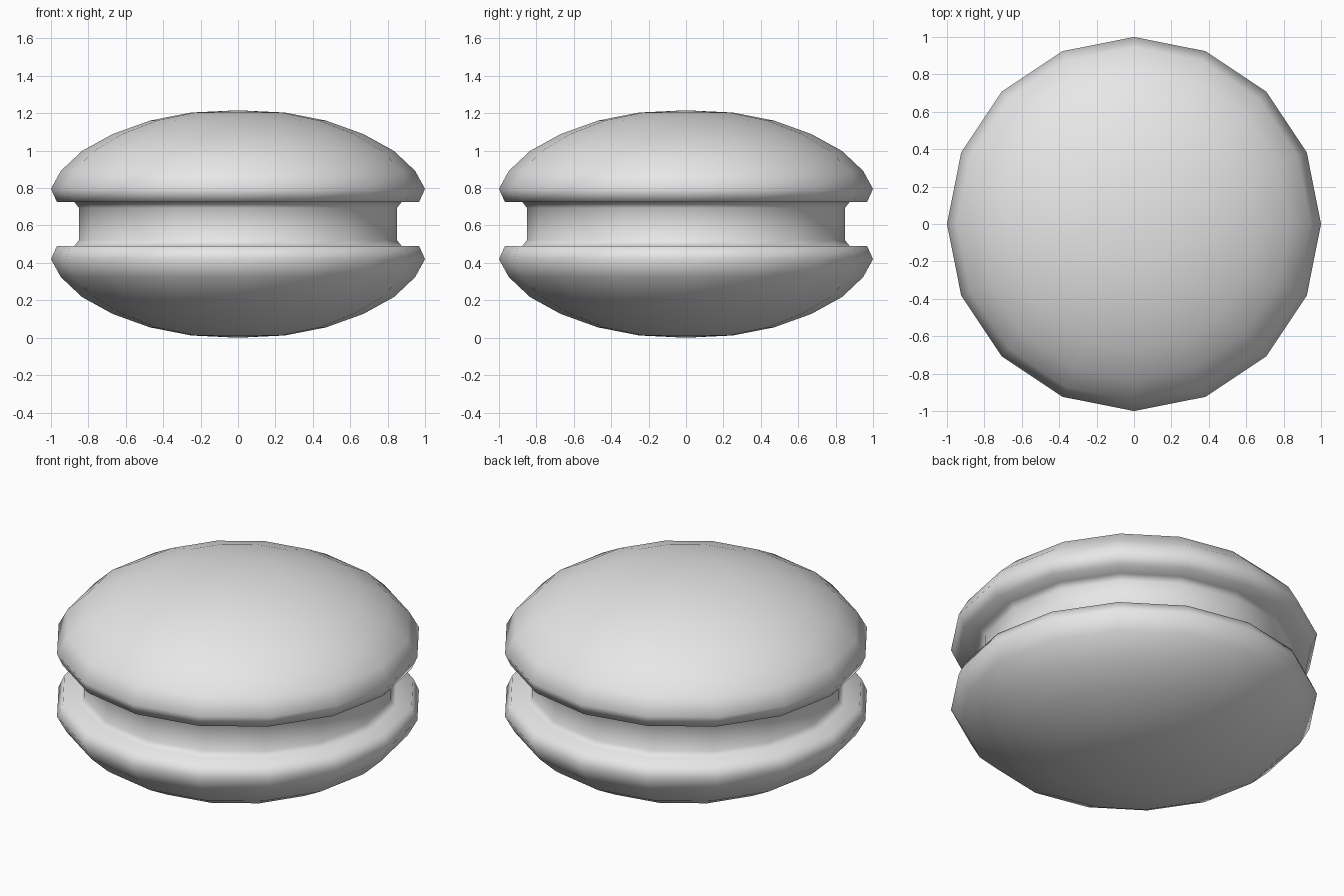
import bpy
import bmesh
import math
from mathutils import Matrix, Vector

if "Cube" in bpy.data.objects:
    bpy.data.objects.remove(bpy.data.objects["Cube"], do_unlink=True)

SIDES = 16
HALF_HEIGHT = 0.608

# Single plain grey material
grey = bpy.data.materials.new("plain grey")
grey.use_nodes = True
grey.diffuse_color = (0.8, 0.8, 0.8, 1)
grey.node_tree.nodes["Principled BSDF"].inputs["Base Color"].default_value = (0.8, 0.8, 0.8, 1)

# Upper half profile: radius and height above the middle, from waist to crown
upper = [(0.85, 0.086), (0.875, 0.117), (0.968, 0.117), (1.0, 0.188),
         (0.947, 0.284), (0.835, 0.39), (0.67, 0.481), (0.47, 0.553),
         (0.25, 0.596), (0, HALF_HEIGHT)]
profile = [(r, -z) for r, z in reversed(upper)] + upper

# Two domed shells joined by a narrow waist, turned around the vertical axis
bm = bmesh.new()
verts = [bm.verts.new((r, 0, z + HALF_HEIGHT)) for r, z in profile]
edges = [bm.edges.new(pair) for pair in zip(verts, verts[1:])]
bmesh.ops.spin(bm, geom=verts + edges, cent=(0, 0, 0), axis=(0, 0, 1),
               angle=math.tau, steps=SIDES, use_duplicate=False)
bmesh.ops.remove_doubles(bm, verts=bm.verts, dist=0.0005)
bmesh.ops.recalc_face_normals(bm, faces=bm.faces)
for face in bm.faces:
    face.smooth = True

mesh = bpy.data.meshes.new("double_dome_body")
bm.to_mesh(mesh)
bm.free()
mesh.materials.append(grey)
body = bpy.data.objects.new("double_dome_body", mesh)
bpy.context.collection.objects.link(body)
